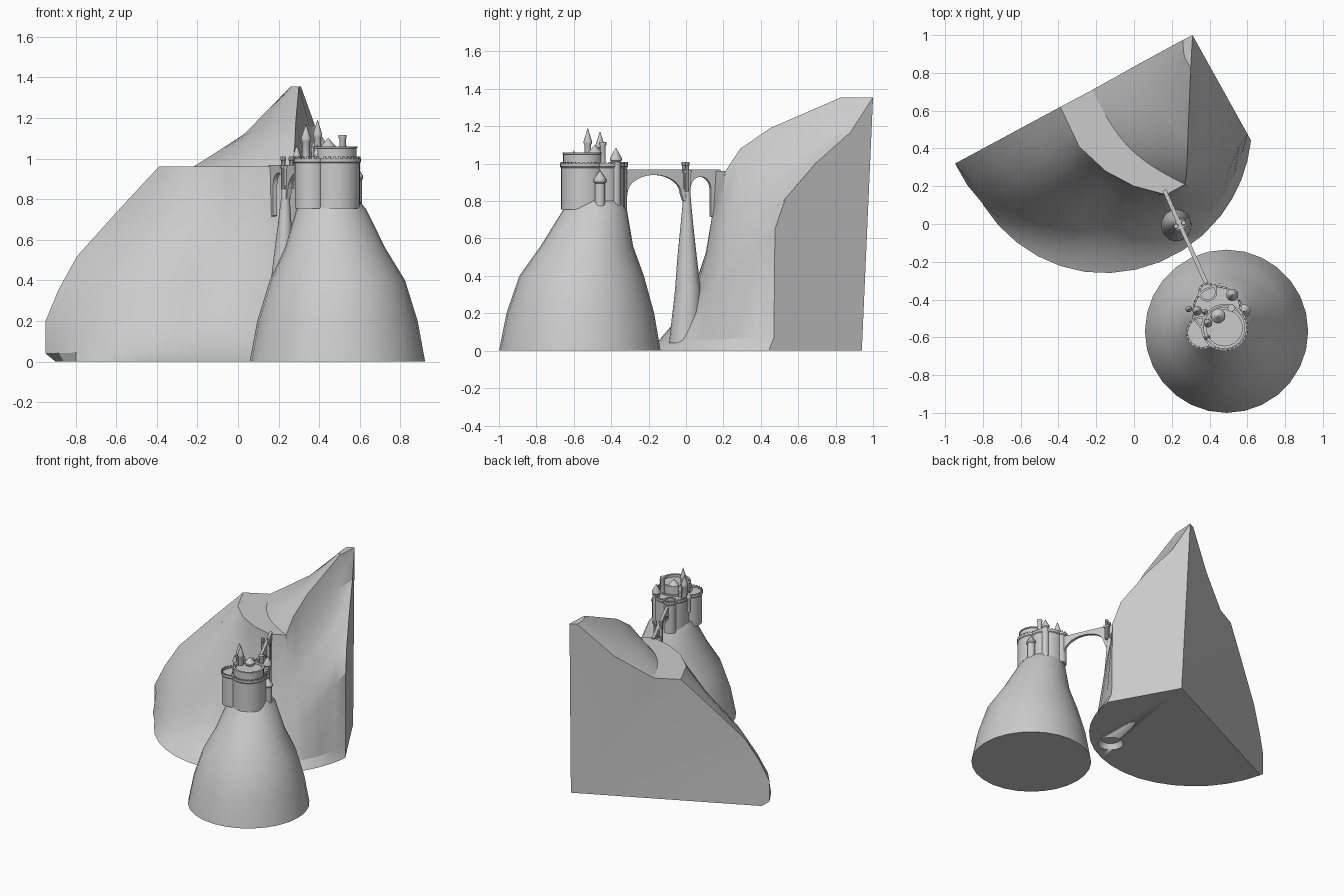
import bpy, bmesh, math
from mathutils import Vector

if "Cube" in bpy.data.objects:
    bpy.data.objects.remove(bpy.data.objects["Cube"])

stone = bpy.data.materials.new("stone_grey")
stone.use_nodes = True
stone.diffuse_color = (0.6, 0.6, 0.6, 1)
stone.node_tree.nodes["Principled BSDF"].inputs["Base Color"].default_value = (0.6, 0.6, 0.6, 1)


def finish(bm, name, angle=32):
    bmesh.ops.remove_doubles(bm, verts=bm.verts, dist=0.0004)
    bmesh.ops.recalc_face_normals(bm, faces=bm.faces)
    mesh = bpy.data.meshes.new(name)
    bm.to_mesh(mesh)
    bm.free()
    mesh.materials.append(stone)
    ob = bpy.data.objects.new(name, mesh)
    bpy.context.collection.objects.link(ob)
    bpy.ops.object.select_all(action="DESELECT")
    ob.select_set(True)
    bpy.context.view_layer.objects.active = ob
    bpy.ops.object.shade_smooth_by_angle(angle=math.radians(angle))
    return ob


def skin(bm, rows, closed=False):
    """Join neighbouring rows of vertices with quads."""
    for a, b in zip(rows, rows[1:]):
        n = len(a)
        for i in range(n if closed else n - 1):
            j = (i + 1) % n
            bm.faces.new((a[i], a[j], b[j], b[i]))


def loft(name, rings, sides=16):
    """Stack of circles (x, y, radius, z), capped at both ends."""
    bm = bmesh.new()
    rows = []
    for x, y, r, z in rings:
        r = max(r, 0.001)
        turn = [math.tau * i / sides for i in range(sides)]
        rows.append([bm.verts.new((x + r * math.cos(a), y + r * math.sin(a), z)) for a in turn])
    skin(bm, rows, True)
    bm.faces.new(rows[0])
    bm.faces.new(rows[-1])
    return finish(bm, name)


def sample(points, t):
    """Point at fraction t of an evenly spaced polyline."""
    f = min(max(t, 0), 1) * (len(points) - 1)
    i = min(int(f), len(points) - 2)
    return Vector(points[i]).lerp(Vector(points[i + 1]), f - i)


# Mountain: columns run up the cliff, given as (inward, upward) fractions
LEFT = [(0.04, 0), (-0.05, .04), (-0.05, .21), (.07, .37), (.24, .54), (.63, .78), (1, 1)]
MID = [(0, 0), (.24, .06), (.5, .21), (.66, .37), (.79, .54), (.95, .78), (1, 1)]
RIGHT = [(0, 0), (.05, .05), (.06, .48), (.16, .6), (.45, .74), (.78, .86), (1, 1)]
RIM = [(-.39, .62, .96), (-.29, .41, .96), (-.15, .28, .96), (0, .2, .96), (.17, .155, .96)]
RIDGE = [(.27, .21, .96), (.28, .29, 1.08), (.285, .45, 1.19), (.3, .83, 1.355), (.31, 1, 1.355)]
BACK = [(-.22, .71, .96), (-.14, .755, 1.01), (.03, .85, 1.12), (.26, .975, 1.355), (.31, 1, 1.355)]
centre, radius = Vector((-.16, .524, 0)), .784

bm = bmesh.new()
columns = []
steps = 12
tops = [(194 + 118 * i / steps, sample(RIM, i / steps)) for i in range(steps + 1)]
tops += [(322 + 8 * i, Vector(p)) for i, p in enumerate(RIDGE)]
for n, (deg, top) in enumerate(tops):
    a = math.radians(deg)
    base = centre + radius * Vector((math.cos(a), math.sin(a), 0))
    column = []
    for k in range(len(MID)):
        if n <= steps:
            f, h = Vector(LEFT[k]).lerp(Vector(MID[k]), min(1, n / 7))
        else:
            f, h = Vector(MID[k]).lerp(Vector(RIGHT[k]), (n - steps) / 5)
        p = base.lerp(Vector((top.x, top.y, 0)), f)
        column.append(bm.verts.new((p.x, p.y, top.z * h)))
    columns.append(column)
skin(bm, columns)

# Hollow rising from the plateau to the peak
bowl = []
for s in range(len(BACK)):
    row = []
    for i in range(steps + 2):
        u = i / (steps + 1)
        p = Vector(BACK[s]).lerp(Vector(RIDGE[s]), u)
        sag = math.sin(math.pi * u) * (1 - s / 4)
        p += Vector((-.05, -.055, 0)) * sag
        row.append(bm.verts.new(p))
    bowl.append(row)
for s, (a, b) in enumerate(zip(bowl, bowl[1:])):
    for i in range(steps + 1):
        quad = (a[i], a[i + 1], b[i + 1], b[i])
        if s < 3:
            bm.faces.new(quad)
        else:
            bm.faces.new(quad[:3])
            bm.faces.new((a[i], b[i + 1], b[i]))

# Flat crescent plateau between the rim and the hollow
skin(bm, [[c[-1] for c in columns[:steps + 2]], bowl[0]])

# Back wall, right wall and underside
corner = bm.verts.new((.34, .94, 0))
bm.faces.new(columns[0] + [r[0] for r in bowl] + [corner])
bm.faces.new(columns[-1] + [corner])
bm.faces.new([c[0] for c in columns] + [corner])
bmesh.ops.triangulate(bm, faces=[f for f in bm.faces if len(f.verts) > 4])
bmesh.ops.dissolve_degenerate(bm, dist=0.0005, edges=bm.edges)
mountain = finish(bm, "mountain", 25)

# Round socket under the pier
cutter = loft("socket_cutter", [(.22, 0, .095, -.05), (.22, 0, .09, .005), (.22, 0, .065, .05)], 20)
cutter.hide_render = True
cut = mountain.modifiers.new("socket", "BOOLEAN")
cut.operation, cut.object = "DIFFERENCE", cutter
bpy.context.view_layer.objects.active = mountain
bpy.ops.object.modifier_apply(modifier="socket")
bpy.data.objects.remove(cutter)

# Castle hill
loft("castle_hill", [(.49, -.568, .432, 0), (.49, -.565, .395, .2), (.49, -.558, .333, .4),
                     (.478, -.53, .247, .56), (.46, -.487, .172, .75), (.45, -.49, .14, .8)], 28)

# Bridge pier rising from the foot of the cliff
loft("bridge_pier", [(.22, -.005, .086, .04), (.222, .005, .078, .2), (.222, .01, .069, .32),
                     (.226, .006, .052, .5), (.23, .005, .034, .67), (.234, .005, .02, .82),
                     (.234, .005, .018, .9)], 16)

# Bridge: an arched side profile given thickness
start, end = Vector((.395, -.34, 0)), Vector((.17, .158, 0))
along = (end - start).normalized()
across = Vector((along.y, -along.x, 0))


def arch(mid, half, spring, rise, n=14):
    return [(mid - half * math.cos(math.pi * i / n), spring + rise * math.sin(math.pi * i / n))
            for i in range(n + 1)]


outline = [(-.02, .968), (-.02, .78), (.015, .78)] + arch(.183, .158, .84, .1)
outline += [(.355, .8), (.385, .8)] + arch(.455, .06, .865, .065)
outline += [(.515, .72), (.56, .7), (.57, .968)]
bm = bmesh.new()
rows = [[bm.verts.new(start + along * s + across * w + Vector((0, 0, z))) for s, z in outline]
        for w in (-.011, .011)]
skin(bm, rows, True)
for r in rows:
    bm.faces.new(r)
finish(bm, "arched_bridge")


def block(bm, at, size, angle):
    made = bmesh.ops.create_cube(bm, size=1)["verts"]
    bmesh.ops.scale(bm, verts=made, vec=size)
    c, s = math.cos(angle), math.sin(angle)
    for v in made:
        v.co = Vector((c * v.co.x - s * v.co.y, s * v.co.x + c * v.co.y, v.co.z)) + Vector(at)


# Gate over the pier: two small turrets on a block
heading = math.atan2(along.y, along.x)
gate = start + along * .37
bm = bmesh.new()
block(bm, gate + Vector((0, 0, .915)), (.034, .05, .1), heading)
block(bm, gate + Vector((0, 0, .958)), (.044, .06, .014), heading)
finish(bm, "gate_block")
for side, label in ((-1, "left"), (1, "right")):
    p = gate + across * side * .022
    loft("gate_turret_" + label, [(p.x, p.y, .011, .85), (p.x, p.y, .011, .99),
                                  (p.x, p.y, .014, .992), (p.x, p.y, .012, 1.01)], 10)

# Castle walls: overlapping round bastions with a projecting rim
bastions = [("front_drum", .48, -.548, .12), ("front_bastion", .362, -.575, .082),
            ("rear_ward", .44, -.455, .125), ("bridge_bastion", .39, -.36, .045)]
for name, x, y, r in bastions:
    loft(name, [(x, y, r, .755), (x, y, r, .978), (x, y, r + .005, .984), (x, y, r + .005, 1),
                (x, y, r - .006, 1), (x, y, r - .006, .99)], 32)

# Battlements around the outer rim
bm = bmesh.new()
for name, x, y, r in bastions:
    count = int(r * 260)
    for i in range(count):
        a = math.tau * i / count
        p = Vector((x + r * math.cos(a), y + r * math.sin(a), 1.003))
        if all(n == name or math.hypot(p.x - u, p.y - v) > q for n, u, v, q in bastions):
            block(bm, p, (.008, .011, .012), a)
finish(bm, "battlements")

# Upper keep drum with a sunken roof
x, y = .478, -.55
loft("upper_drum", [(x, y, .107, .98), (x, y, .107, 1.05), (x, y, .111, 1.052), (x, y, .111, 1.06),
                    (x, y, .095, 1.06), (x, y, .095, 1.04)], 32)

# Towers: x, y, radius, bottom, wall top, tip (tip equal to wall top means flat)
towers = [("tall_tower", .392, -.525, .018, .98, 1.12, 1.19), ("west_tower", .335, -.46, .02, .98, 1.1, 1.17),
          ("great_tower", .445, -.487, .03, .98, 1.06, 1.1), ("north_tower", .52, -.375, .026, .76, 1.03, 1.085),
          ("watch_tower", .515, -.445, .016, .98, 1.115, 1.115), ("corner_turret", .29, -.45, .014, .9, 1.02, 1.065),
          ("east_tower", .582, -.46, .028, .77, .915, .965), ("inner_turret", .375, -.465, .013, .98, 1.05, 1.09),
          ("low_turret", .39, -.6, .014, .98, 1.03, 1.07)]
for name, x, y, r, low, high, tip in towers:
    rings = [(x, y, r, low), (x, y, r, high - .02), (x, y, r * 1.25, high - .012), (x, y, r * 1.25, high)]
    if tip > high:
        rings.append((x, y, 0, tip))
    loft(name, rings, 14)
